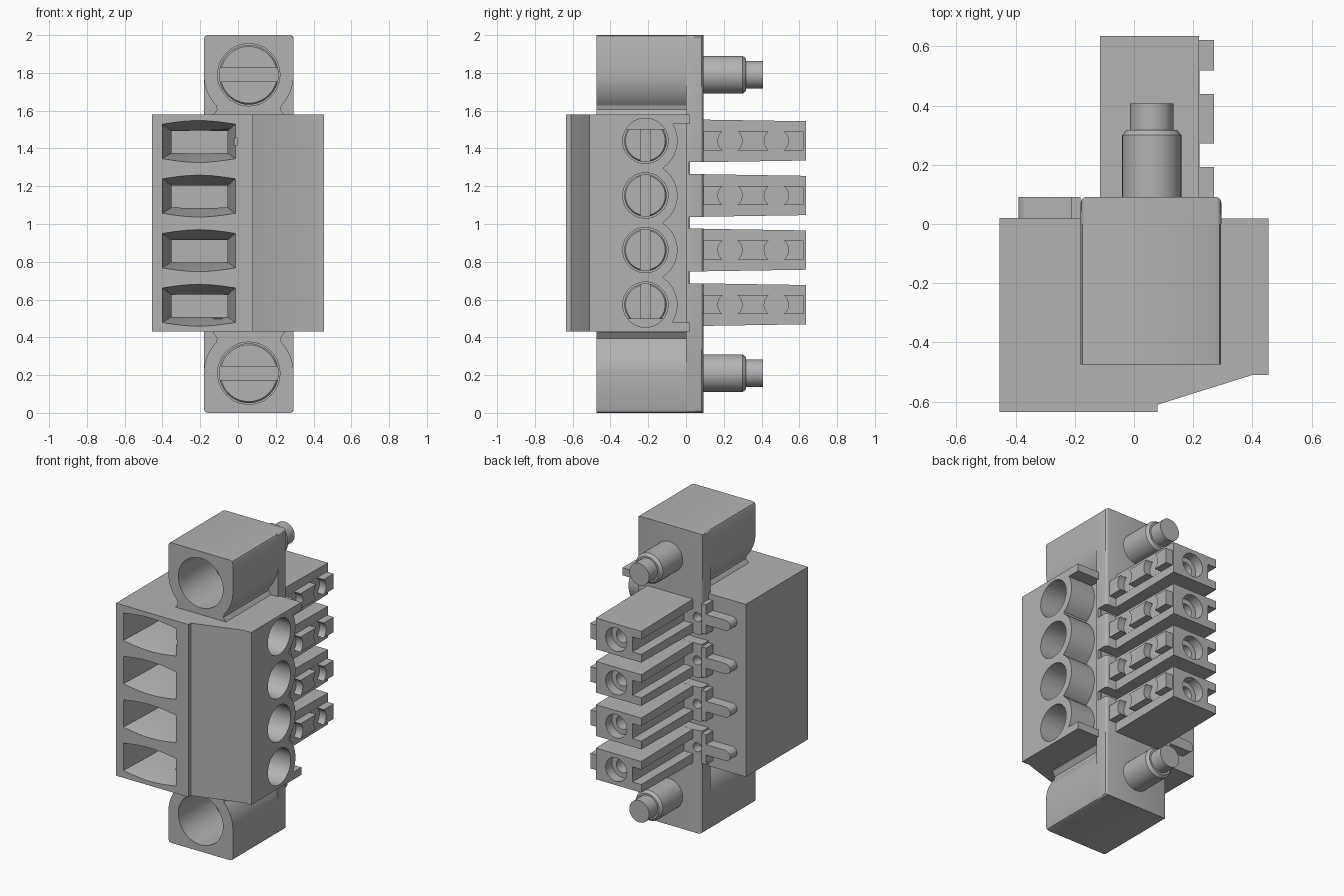
import bpy, bmesh, math

cube = bpy.data.objects.get("Cube")
if cube:
    bpy.data.objects.remove(cube, do_unlink=True)

grey = bpy.data.materials.new("plain grey")
grey.use_nodes = True
grey.diffuse_color = (0.45, 0.45, 0.45, 1)
grey.node_tree.nodes["Principled BSDF"].inputs["Base Color"].default_value = (0.45, 0.45, 0.45, 1)
parts = []


def loft(name, loops):
    """Closed solid through rings of 3D points."""
    bm = bmesh.new()
    rings = [[bm.verts.new(p) for p in loop] for loop in loops]
    n = len(rings[0])
    for a, b in zip(rings, rings[1:]):
        for i in range(n):
            j = (i + 1) % n
            bm.faces.new((a[i], a[j], b[j], b[i]))
    bm.faces.new(rings[0])
    bm.faces.new(rings[-1])
    bmesh.ops.recalc_face_normals(bm, faces=bm.faces)
    mesh = bpy.data.meshes.new(name)
    bm.to_mesh(mesh)
    bm.free()
    mesh.materials.append(grey)
    ob = bpy.data.objects.new(name, mesh)
    bpy.context.collection.objects.link(ob)
    parts.append(ob)
    return ob


def place(axis, p, t):
    u, v = p
    return {"x": (t, u, v), "y": (u, t, v), "z": (u, v, t)}[axis]


def prism(name, axis, pts, a, b):
    return loft(name, [[place(axis, p, t) for p in pts] for t in (a, b)])


def box(name, x0, x1, y0, y1, z0, z1):
    return prism(name, "z", [(x0, y0), (x1, y0), (x1, y1), (x0, y1)], z0, z1)


def circle(c, r, n=40):
    return [(c[0] + r * math.cos(math.tau * i / n), c[1] + r * math.sin(math.tau * i / n))
            for i in range(n)]


def turned(name, axis, c, steps):
    """Stepped round part from (position, radius) pairs."""
    return loft(name, [[place(axis, p, t) for p in circle(c, r)] for t, r in steps])


def boolean(ob, cutters, op="DIFFERENCE"):
    for cutter in cutters:
        mod = ob.modifiers.new("cut", "BOOLEAN")
        mod.operation, mod.solver, mod.object = op, "EXACT", cutter
    bpy.context.view_layer.update()
    graph = bpy.context.evaluated_depsgraph_get()
    mesh = bpy.data.meshes.new_from_object(ob.evaluated_get(graph))
    ob.modifiers.clear()
    ob.data = mesh
    for cutter in cutters:
        parts.remove(cutter)
        bpy.data.objects.remove(cutter, do_unlink=True)


LOW, HIGH = 0.43, 1.58
ways = [0.573 + 0.289 * i for i in range(4)]
CX = 0.057          # centre line of the flange screws
PL, PR = -0.18, 0.295

# Main housing with a sloped front corner
body = prism("housing", "z", [(-0.455, 0.02), (-0.455, -0.635), (0.08, -0.635), (0.08, -0.61),
                              (0.4, -0.51), (0.455, -0.51), (0.455, -0.215),
                              (PR - 0.02, -0.215), (PR - 0.02, 0.02)], LOW, HIGH)

# Scalloped wall around the side screws, with a lip at both ends
edge = []
for i in range(93):
    z = LOW + 0.05 + (HIGH - LOW - 0.1) * i / 92
    reach = max(math.sqrt(max(0, 0.17 ** 2 - (z - c) ** 2)) for c in ways)
    edge.append((-0.215 + reach, z))
edge = [(0.018, LOW), (0.018, LOW + 0.05)] + edge + [(0.018, HIGH - 0.05), (0.018, HIGH)]
wall = prism("scalloped_wall", "x", [(-0.3, HIGH), (-0.3, LOW)] + edge, 0.2, 0.455)
boolean(body, [wall], "UNION")

# Flared wire openings and side screw bores
cutters = []
for c in ways:
    top = c + 0.002

    def mouth(y, x0, x1, mid, h, bulge):
        n = 10
        row = [(x0 + (x1 - x0) * i / n, h + bulge * math.sin(math.pi * i / n)) for i in range(n + 1)]
        return ([(x, y, mid + d) for x, d in row] + [(x, y, mid - d) for x, d in reversed(row)])

    cutters.append(loft("mouth_cut", [mouth(-0.64, -0.402, -0.013, top - 0.005, 0.092, 0.02),
                                      mouth(-0.42, -0.352, -0.055, top - 0.008, 0.058, 0.002),
                                      mouth(-0.2, -0.352, -0.055, top - 0.008, 0.058, 0.002)]))
    cutters.append(turned("bore_cut", "x", (-0.215, c), [(0.1, 0.12), (0.5, 0.12)]))
cutters.append(box("key_cut", -0.053, -0.005, -0.66, -0.6, 1.415, 1.455))
boolean(body, cutters)

# Slotted heads of the side screws
for i, c in enumerate(ways):
    head = turned(f"clamp_screw_{i + 1}", "x", (-0.215, c), [(0.08, 0.112), (0.17, 0.112), (0.18, 0.105)])
    boolean(head, [box("slot_cut", 0.14, 0.2, -0.24, -0.19, c - 0.2, c + 0.2)])

# Mounting flanges with rounded shoulders, bores, screws and bolts
for name, s in (("upper", 1), ("lower", -1)):
    def up(d):
        return 1 + s * d
    hw = (PR - PL) / 2
    right = [(hw - 0.02, 1), (hw - 0.006, 0.994), (hw, 0.98)]
    for k in range(9):
        a = math.radians(43) * k / 8
        right.append((hw * math.cos(a), 0.79 - hw * math.sin(a)))
    right += [(0.168, 0.605), (0.19, 0.575), (0.19, 0.5)]
    outline = [(CX + x, up(d)) for x, d in right] + [(CX - x, up(d)) for x, d in reversed(right)]
    flange = prism(f"{name}_flange", "y", outline, -0.475, 0.0)
    cz = up(0.79)
    boolean(flange, [turned("bore_cut", "y", (CX, cz), [(-0.6, 0.165), (-0.06, 0.165)])])
    head = turned(f"{name}_screw_head", "y", (CX, cz), [(-0.13, 0.15), (-0.12, 0.158), (-0.04, 0.158)])
    boolean(head, [box("slot_cut", CX - 0.3, CX + 0.3, -0.2, -0.09, cz - 0.035, cz + 0.035)])
    turned(f"{name}_bolt", "y", (CX + 0.003, cz), [(0.05, 0.1), (0.3, 0.1), (0.318, 0.085),
                                                   (0.318, 0.073), (0.407, 0.073)])

# Back plate with cross slots and pin holes between the prongs
plate = box("back_plate", PL, PR, 0.0, 0.092, 0, 2)
bm = bmesh.new()
bm.from_mesh(plate.data)
edges = [e for e in bm.edges
         if all(abs(v.co.z - 1) > 0.9 for v in e.verts) and abs(e.verts[0].co.y - e.verts[1].co.y) > 0.05]
edges += [e for e in bm.edges if all(v.co.y > 0.05 for v in e.verts)
          and abs(e.verts[0].co.z - e.verts[1].co.z) > 1]
bmesh.ops.bevel(bm, geom=edges, offset=0.02, segments=3, affect="EDGES", profile=0.5)
bm.to_mesh(plate.data)
bm.free()
cutters = []
for a, b in zip(ways, ways[1:]):
    cutters.append(box("cross_cut", -0.5, 0.5, 0.015, 0.2, a + 0.113, b - 0.113))
for c in ways:
    cutters.append(turned("pin_cut", "y", (-0.147, c), [(0.03, 0.03), (0.2, 0.03)]))
boolean(plate, cutters)

# Contact prongs with grooves, stepped sockets, notched ribs and rear tabs
for i, c in enumerate(ways):
    prong = prism(f"prong_{i + 1}", "x", [(0.06, c - 0.113), (0.635, c - 0.104),
                                          (0.635, c + 0.104), (0.06, c + 0.113)], -0.115, 0.22)
    boolean(prong, [box("groove_cut", -0.2, -0.05, 0.09, 0.7, c - 0.05, c + 0.05),
                    turned("socket_cut", "y", (0.07, c), [(0.35, 0.045), (0.57, 0.045),
                                                          (0.57, 0.078), (0.7, 0.078)])])
    rib = box(f"prong_rib_{i + 1}", 0.2, 0.27, 0.09, 0.622, c - 0.05, c + 0.05)
    boolean(rib, [turned("notch_cut", "x", (y, c), [(0.221, 0.064), (0.3, 0.064)])
                  for y in (0.233, 0.478)])
    tab = [(PL, c - 0.035), (PL, c + 0.035)]
    tab += [(-0.355 - 0.035 * math.sin(math.pi * k / 8), c + 0.035 * math.cos(math.pi * k / 8))
            for k in range(9)]
    prism(f"rear_tab_{i + 1}", "y", tab, 0.0, 0.092)
    box(f"rear_tab_bar_{i + 1}", -0.212, PL, 0.0, 0.092, c - 0.1, c + 0.1)

# Smooth round walls, keep hard edges
bpy.ops.object.select_all(action="DESELECT")
for ob in parts:
    ob.select_set(True)
bpy.context.view_layer.objects.active = body
bpy.ops.object.shade_smooth_by_angle(angle=math.radians(25))
